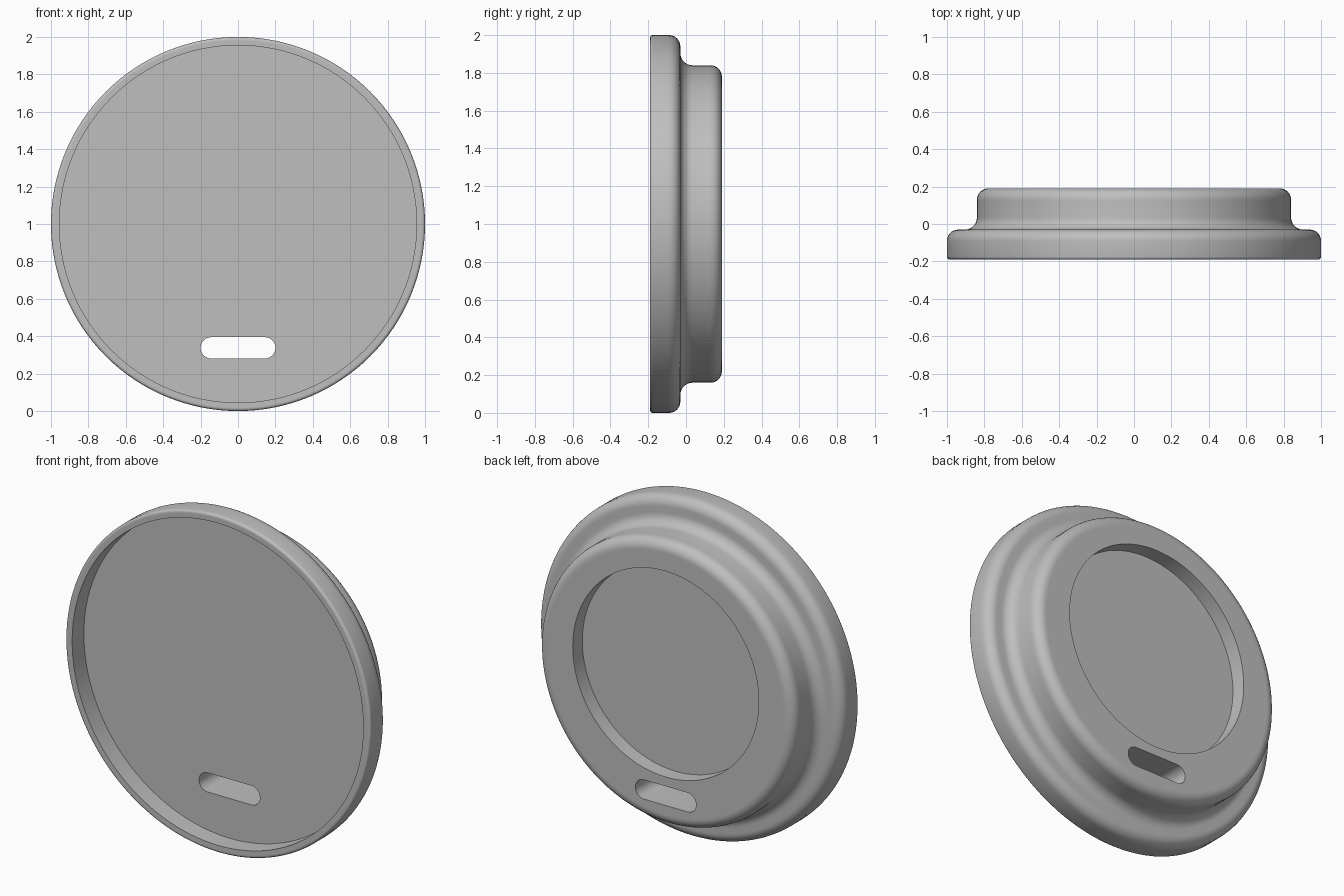
import bpy, bmesh
from math import sin, cos, pi, radians

cube = bpy.data.objects.get("Cube")
if cube:
    bpy.data.objects.remove(cube)

SIDES = 128
BACK, FRONT, FLOOR = 0.19, -0.19, -0.08

# Single plastic colour
plastic = bpy.data.materials.new("grey_plastic")
plastic.use_nodes = True
grey = (0.52, 0.52, 0.52, 1)
plastic.diffuse_color = grey
plastic.node_tree.nodes["Principled BSDF"].inputs["Base Color"].default_value = grey


def arc(r, y, radius, start, end, steps=8):
    """Points (r, y) on a fillet, angles in degrees."""
    angles = [radians(start + (end - start) * i / steps) for i in range(steps + 1)]
    return [(r + radius * cos(a), y + radius * sin(a)) for a in angles]


def make_object(name, bm):
    bmesh.ops.recalc_face_normals(bm, faces=bm.faces)
    mesh = bpy.data.meshes.new(name)
    bm.to_mesh(mesh)
    bm.free()
    mesh.materials.append(plastic)
    obj = bpy.data.objects.new(name, mesh)
    bpy.context.collection.objects.link(obj)
    return obj


def lathe(name, profile):
    """Turn a (radius, y) profile about the y axis at z = 1 and cap both ends."""
    bm = bmesh.new()
    rings = [[bm.verts.new((r * cos(2 * pi * i / SIDES), y, 1 + r * sin(2 * pi * i / SIDES)))
              for i in range(SIDES)] for r, y in profile]
    for a, b in zip(rings, rings[1:]):
        for i in range(SIDES):
            j = (i + 1) % SIDES
            bm.faces.new((a[i], a[j], b[j], b[i]))
    bm.faces.new(rings[0])
    bm.faces.new(rings[-1])
    return make_object(name, bm)


def prism(name, outline, y0, y1):
    """Extrude an (x, z) outline along y."""
    bm = bmesh.new()
    face = bm.faces.new([bm.verts.new((x, y0, z)) for x, z in outline])
    extruded = bmesh.ops.extrude_face_region(bm, geom=[face])["geom"]
    verts = [v for v in extruded if isinstance(v, bmesh.types.BMVert)]
    bmesh.ops.translate(bm, verts=verts, vec=(0, y1 - y0, 0))
    return make_object(name, bm)


# Lid body: hollow front, rounded flange, cove and raised back ridge
profile = [(0.955, FLOOR), (0.955, FRONT), (0.98, FRONT)]
profile += arc(0.985, FRONT + 0.015, 0.015, -90, 0, 4)
profile += [(1, -0.1)]
profile += arc(0.94, -0.09, 0.06, 0, 90)
profile += arc(0.905, 0.035, 0.065, 270, 180)
profile += [(0.84, 0.12)]
profile += arc(0.78, BACK - 0.06, 0.06, 0, 90)
profile += [(0.77, BACK)]
lid = lathe("lid", profile)

# Round recess in the back, set a little above centre
recess = prism("recess_cutter", arc(0, 1.06, 0.61, 0, 360 - 360 / SIDES, SIDES - 1),
               BACK - 0.09, BACK + 0.1)

# Drinking slot with rounded ends, right through the lid
slot = prism("slot_cutter", arc(0.143, 0.338, 0.057, -90, 90, 16)
             + arc(-0.143, 0.338, 0.057, 90, 270, 16), -0.3, 0.3)

bpy.ops.object.select_all(action='DESELECT')
bpy.context.view_layer.objects.active = lid
lid.select_set(True)
for cutter in (recess, slot):
    cutter.hide_render = True
    cut = lid.modifiers.new(cutter.name, 'BOOLEAN')
    cut.operation = 'DIFFERENCE'
    cut.solver = 'EXACT'
    cut.object = cutter
    bpy.ops.object.modifier_apply(modifier=cut.name)
    bpy.data.objects.remove(cutter)

bpy.ops.object.shade_smooth_by_angle(angle=radians(30))
